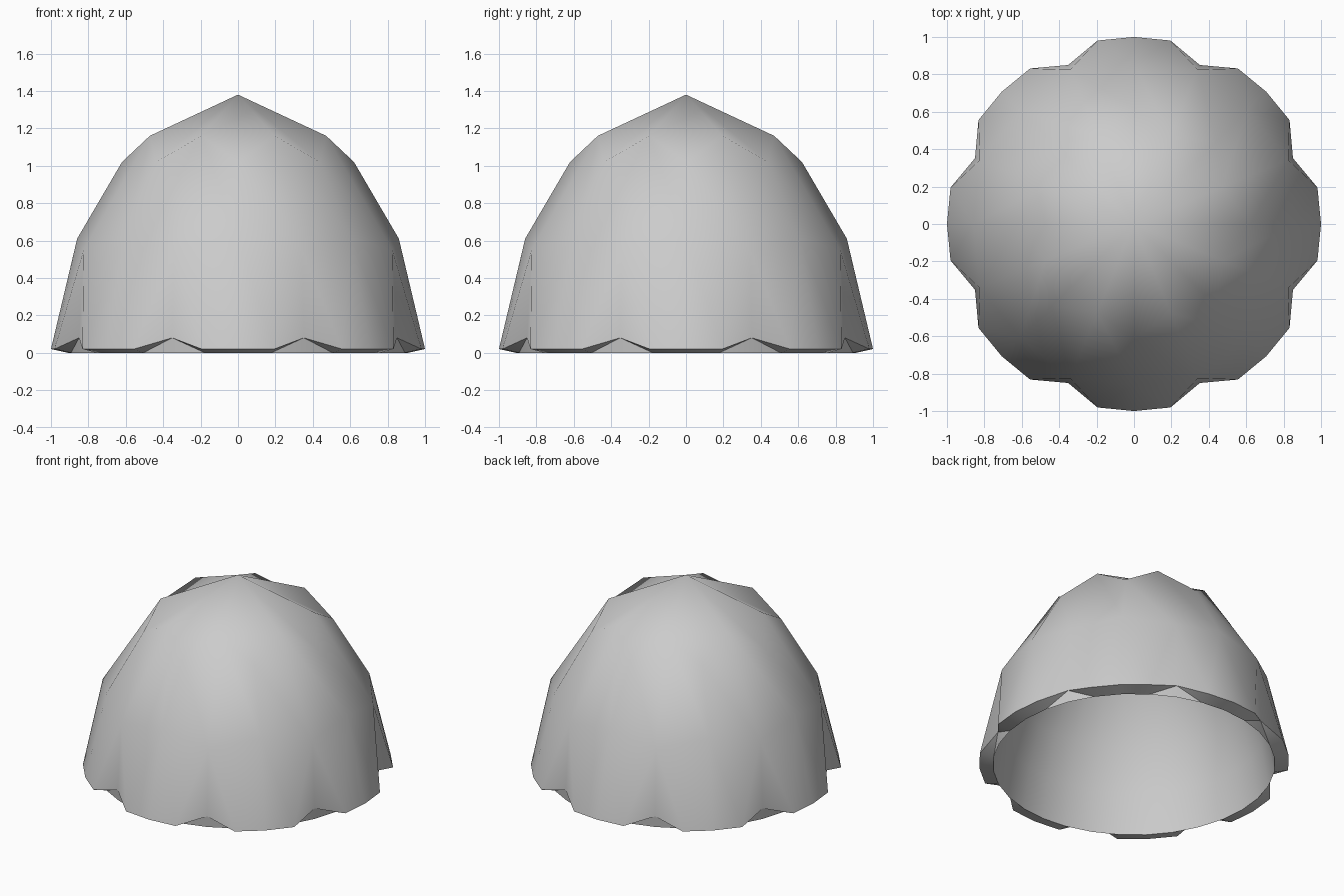
import bpy, bmesh
from math import sin, cos, radians

if "Cube" in bpy.data.objects:
    bpy.data.objects.remove(bpy.data.objects["Cube"])

bm = bmesh.new()
STEP = 11.25          # 32 rim segments, four per lobe
cache = {}


def vert(i, r, z):
    """Shared vertex on rim segment i at radius r and height z."""
    i = i % 32 if r else 0
    key = (i, r, z)
    if key not in cache:
        a = radians(i * STEP)
        cache[key] = bm.verts.new((r * cos(a), r * sin(a), z))
    return cache[key]


def face(pts, flip):
    vs = [vert(*p) for p in pts]
    bm.faces.new(vs[::-1] if flip else vs)


# Inner hollow profile, rim to crown
inner = [(0.91, 0.0), (0.86, 0.28), (0.78, 0.57), (0.57, 0.96), (0.44, 1.09)]
inner_top = (0, 0, 1.28)

# Eight lobes, each made of two mirrored halves
for lobe in range(8):
    for s in (1, -1):
        c, m, v = lobe * 4, lobe * 4 + s, lobe * 4 + 2 * s
        flip = s < 0
        apex = (0, 0, 1.38)
        l1, l2, l3 = (c, 0.62, 1.02), (c, 0.86, 0.61), (c, 1.0, 0.02)
        m3 = (m, 1.0, 0.02)
        v1, v2, v3 = (v, 0.51, 1.16), (v, 0.893, 0.55), (v, 0.92, 0.08)
        # crown, shoulder, skirt and notch
        face([apex, l1, v1], flip)
        face([l1, l2, v2, v1], flip)
        face([l2, l3, m3], flip)
        face([l2, m3, v2], flip)
        face([v2, m3, v3], flip)
        # underside of the rim
        b = [(k, *inner[0]) for k in (c, m, v)]
        face([l3, b[0], b[1], m3], flip)
        face([m3, b[1], v3], flip)
        face([v3, b[1], b[2]], flip)
        # hollow inside
        for p, q in ((c, m), (m, v)):
            for lo, hi in zip(inner, inner[1:]):
                face([(p, *lo), (p, *hi), (q, *hi), (q, *lo)], flip)
            face([(p, *inner[-1]), inner_top, (q, *inner[-1])], flip)

bmesh.ops.recalc_face_normals(bm, faces=bm.faces[:])
mesh = bpy.data.meshes.new("scalloped_dome")
bm.to_mesh(mesh)
bm.free()
dome = bpy.data.objects.new("scalloped_dome", mesh)
bpy.context.collection.objects.link(dome)

# Smooth dome with a crisp rim
bpy.context.view_layer.objects.active = dome
dome.select_set(True)
bpy.ops.object.shade_smooth_by_angle(angle=radians(50))
